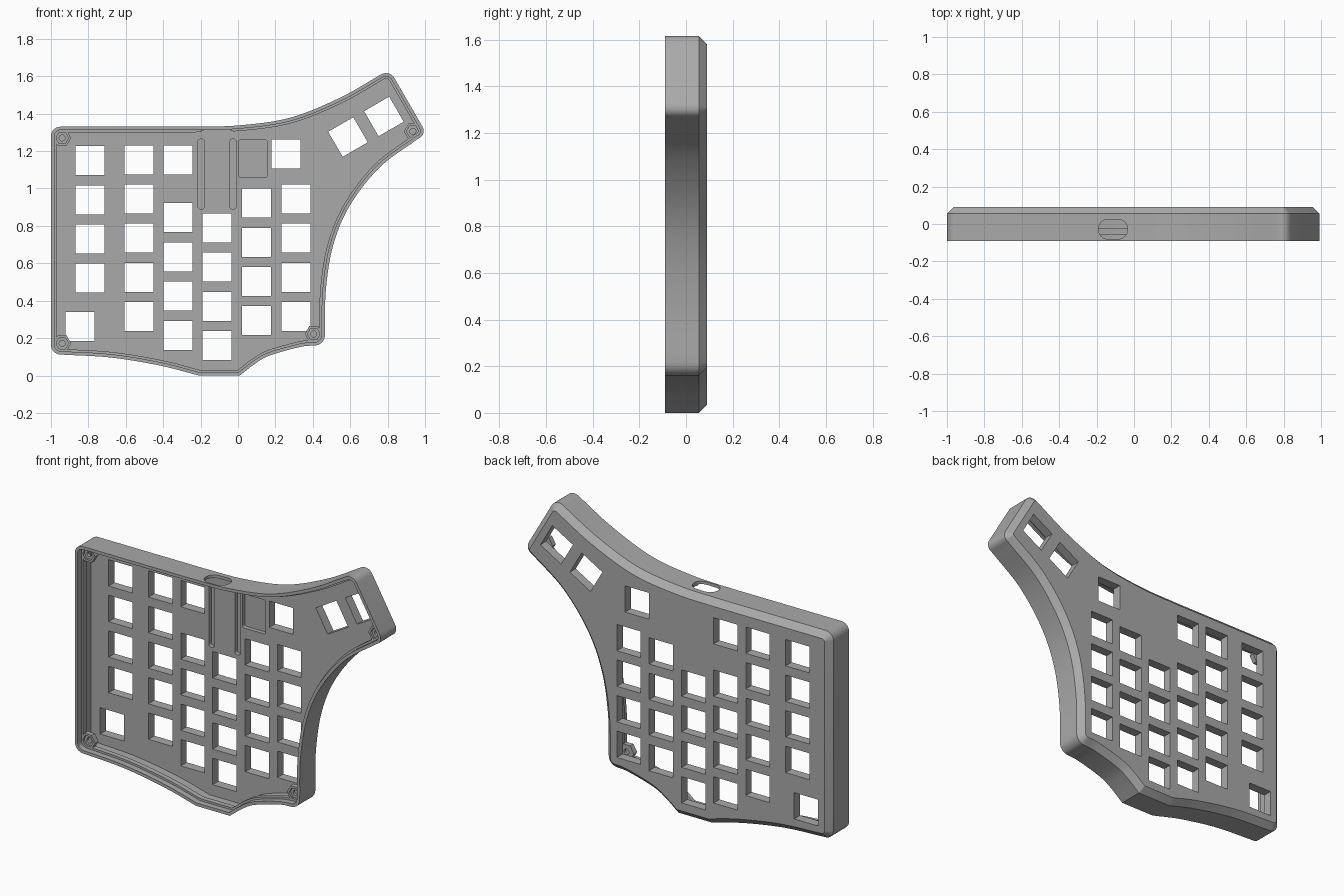
import bpy, bmesh
from math import cos, sin, pi, radians
from mathutils import Vector
from mathutils.geometry import interpolate_bezier

if "Cube" in bpy.data.objects:
    bpy.data.objects.remove(bpy.data.objects["Cube"], do_unlink=True)

grey = bpy.data.materials.new("case grey")
grey.use_nodes = True
colour = (0.4, 0.4, 0.4, 1)
grey.diffuse_color = colour
grey.node_tree.nodes["Principled BSDF"].inputs["Base Color"].default_value = colour


# ---- helpers: outlines live in (x, z), depth is y ----
def corner(a, c, b):
    a, c, b = (Vector((*p, 0)) for p in (a, c, b))
    pts = interpolate_bezier(a, a.lerp(c, .55), b.lerp(c, .55), b, 9)
    return [p.xy for p in pts]


def curve(*points, steps=8):
    """Smooth path through the points, without its two ends."""
    p = [Vector(q) for q in points]
    p = [2 * p[0] - p[1]] + p + [2 * p[-1] - p[-2]]
    out = []
    for a, b, c, d in zip(p, p[1:], p[2:], p[3:]):
        for i in range(steps):
            t = i / steps
            out.append(b + (c - a) * t / 2 + (2 * a - 5 * b + 4 * c - d) * t**2 / 2
                       + (3 * b - a - 3 * c + d) * t**3 / 2)
    return out[1:]


def inset(path, dist):
    out = []
    for i, p in enumerate(path):
        d1 = (p - path[i - 1]).normalized()
        d2 = (path[(i + 1) % len(path)] - p).normalized()
        n1, n2 = Vector((d1.y, -d1.x)), Vector((d2.y, -d2.x))
        m = (n1 + n2).normalized()
        out.append(p + m * dist / m.dot(n1))
    return out


def loft(bm, rings, closed=False):
    """Skin rings of (outline, y); cap the ends or join them up."""
    loops = [[bm.verts.new((p[0], y, p[1])) for p in path] for path, y in rings]
    pairs = list(zip(loops, loops[1:]))
    if closed:
        pairs.append((loops[-1], loops[0]))
    else:
        bm.faces.new(loops[0])
        bm.faces.new(loops[-1])
    for a, b in pairs:
        for i in range(len(a)):
            bm.faces.new((a[i - 1], a[i], b[i], b[i - 1]))


def finish(bm, name):
    bmesh.ops.recalc_face_normals(bm, faces=bm.faces)
    mesh = bpy.data.meshes.new(name)
    bm.to_mesh(mesh)
    bm.free()
    mesh.materials.append(grey)
    ob = bpy.data.objects.new(name, mesh)
    bpy.context.collection.objects.link(ob)
    return ob


def rect(x, z, w, h, turn=0):
    t = radians(turn)
    return [(x + u * w / 2 * cos(t) - v * h / 2 * sin(t),
             z + u * w / 2 * sin(t) + v * h / 2 * cos(t))
            for u, v in ((-1, -1), (-1, 1), (1, 1), (1, -1))]


def rounded(x, z, w, h, r, n=6):
    out = []
    for k, (u, v) in enumerate(((1, 1), (-1, 1), (-1, -1), (1, -1))):
        for i in range(n + 1):
            a = pi / 2 * (k + i / n)
            out.append((x + u * (w / 2 - r) + r * cos(a), z + v * (h / 2 - r) + r * sin(a)))
    return out


def ring(x, z, r, hexagon):
    out = []
    for i in range(24):
        a = i * pi / 12
        s = cos(pi / 6) / cos(a % (pi / 3) - pi / 6) if hexagon else 1
        out.append((x + r * s * cos(a), z + r * s * sin(a)))
    return out


# ---- case outline, clockwise from the lower left ----
outline = (
    corner((-.95, .112), (-1, .114), (-1, .165))
    + corner((-1, 1.28), (-1, 1.33), (-.95, 1.33))
    + [Vector((-.25, 1.33))]
    + curve((-.25, 1.33), (0, 1.337), (.278, 1.378), (.545, 1.485), (.765, 1.61))
    + corner((.765, 1.61), (.81, 1.636), (.836, 1.591))
    + corner((.985, 1.333), (1.013, 1.286), (.966, 1.268))
    + curve((.966, 1.268), (.76, 1.115), (.6, .912), (.51, .7), (.47, .46), (.465, .215))
    + corner((.465, .215), (.462, .163), (.415, .161))
    + curve((.415, .161), (.33, .152), (.17, .107), (.09, .062), (.01, 0))
    + [Vector((.01, 0)), Vector((-.21, 0))]
    + curve((-.21, 0), (-.417, .053), (-.68, .096), (-.95, .112)))

# ---- case: chamfered back plate, wall, rim step and ledge ----
bm = bmesh.new()
profile = [(.035, .09), (0, .055), (0, -.09), (.018, -.09), (.018, -.055),
           (.03, -.055), (.03, -.025), (.018, -.025), (.018, .035)]
loft(bm, [(inset(outline, d), y) for d, y in profile])
case = finish(bm, "case")

# ---- cutter: switch openings, recesses and port ----
bm = bmesh.new()
PITCH, KEY = .2095, .155
columns = [(-.79, .52, 4), (-.53, .315, 5), (-.32, .215, 4), (-.112, .16, 4),
           (.1, .293, 4), (.31, .315, 4)]
keys = [(x, z + i * PITCH, 0) for x, z, n in columns for i in range(n)]
keys += [(-.845, .262, 0), (-.32, 1.152, 0), (.257, 1.185, 0),
         (.588, 1.275, 30), (.78, 1.385, 30)]
for x, z, turn in keys:
    loft(bm, [(rect(x, z, KEY, KEY, turn), y) for y in (0, .15)])
for x in (-.197, -.027):
    loft(bm, [(rounded(x, 1.077, .036, .375, .017), y) for y in (0, .06)])
loft(bm, [(rounded(.08, 1.16, .15, .2, .01, 3), y) for y in (0, .06)])
cutter = finish(bm, "opening_cutter")

bm = bmesh.new()
loft(bm, [(rect(-.112, 1.28, .17, .06), y) for y in (-.07, -.01)])
ledge_cutter = finish(bm, "ledge_notch_cutter")

bm = bmesh.new()
loft(bm, [(rounded(-.112, .028, .155, .105, .05), y) for y in (1.25, 1.4)])
for v in bm.verts:
    v.co.y, v.co.z = -v.co.z, v.co.y
port_cutter = finish(bm, "port_cutter")

for c in (cutter, ledge_cutter, port_cutter):
    mod = case.modifiers.new(c.name, "BOOLEAN")
    mod.operation, mod.solver, mod.object = "DIFFERENCE", "EXACT", c
bpy.context.view_layer.update()
evaluated = case.evaluated_get(bpy.context.evaluated_depsgraph_get())
cut_mesh = bpy.data.meshes.new_from_object(evaluated)
case.modifiers.clear()
case.data = cut_mesh
for c in (cutter, ledge_cutter, port_cutter):
    bpy.data.objects.remove(c, do_unlink=True)

# ---- hexagonal screw bosses on the ledge ----
bm = bmesh.new()
for x, z in ((-.94, 1.27), (-.94, .172), (.405, .222), (.935, 1.305)):
    loft(bm, [(ring(x, z, r, six), y) for r, six, y in (
        (.048, True, -.025), (.048, True, -.055), (.034, True, -.055),
        (.034, True, -.042), (.016, False, -.042), (.016, False, -.025))], closed=True)
bosses = finish(bm, "screw_bosses")

for ob in (case, bosses):
    bpy.ops.object.select_all(action="DESELECT")
    ob.select_set(True)
    bpy.context.view_layer.objects.active = ob
    bpy.ops.object.shade_smooth_by_angle(angle=radians(25))
